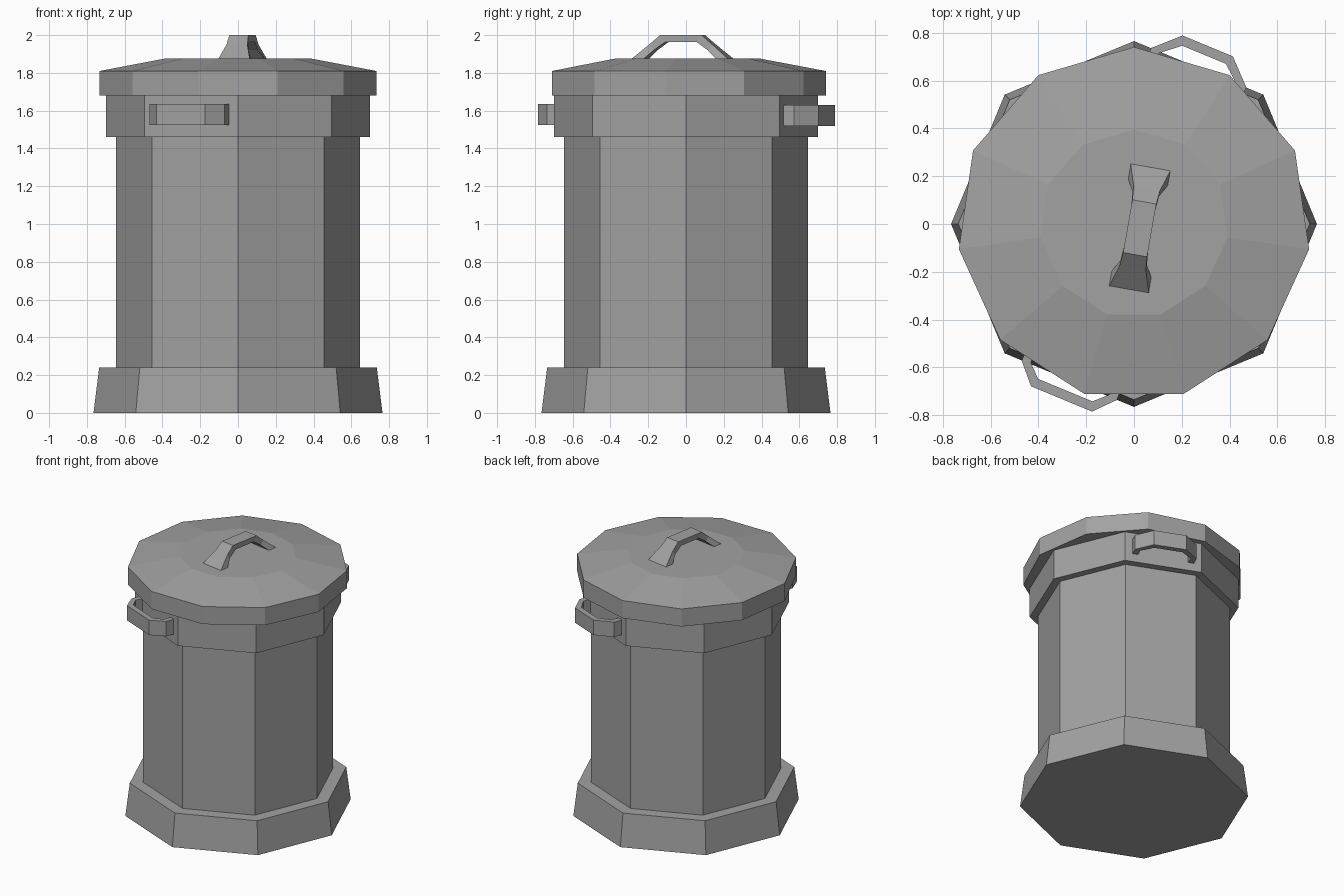
import bpy, bmesh, math
from mathutils import Vector

if "Cube" in bpy.data.objects:
    bpy.data.objects.remove(bpy.data.objects["Cube"])

metal = bpy.data.materials.new("grey metal")
metal.diffuse_color = (0.36, 0.36, 0.36, 1)
metal.use_nodes = True
metal.node_tree.nodes["Principled BSDF"].inputs["Base Color"].default_value = metal.diffuse_color


def finish(name, bm):
    bmesh.ops.recalc_face_normals(bm, faces=bm.faces)
    me = bpy.data.meshes.new(name)
    bm.to_mesh(me)
    bm.free()
    me.materials.append(metal)
    ob = bpy.data.objects.new(name, me)
    bpy.context.collection.objects.link(ob)
    return ob


def loft(name, sections):
    """Join equal-length closed sections and cap both ends."""
    bm = bmesh.new()
    rings = [[bm.verts.new(p) for p in s] for s in sections]
    n = len(rings[0])
    for a, b in zip(rings, rings[1:]):
        for i in range(n):
            j = (i + 1) % n
            bm.faces.new((a[i], a[j], b[j], b[i]))
    bm.faces.new(rings[0])
    bm.faces.new(rings[-1])
    return finish(name, bm)


def turned(name, profile, sides):
    """Low-poly turned solid with one corner pointing to +y."""
    step = 2 * math.pi / sides
    return loft(name, [[(r * math.sin(i * step), r * math.cos(i * step), z)
                        for i in range(sides)] for r, z in profile])


# Can: flared foot, straight wall, collar
turned("can_body", [(0.765, 0), (0.735, 0.24), (0.645, 0.24), (0.645, 1.46),
                    (0.70, 1.46), (0.70, 1.70)], 8)

# Lid with eleven sides
turned("lid", [(0.74, 1.68), (0.74, 1.81), (0.395, 1.875)], 11)


# Side handles: bent flat bars on opposite collar faces
def side_handle(name, sign, half_bar, reach, z0, z1):
    n = Vector((math.cos(math.radians(67.5)), math.sin(math.radians(67.5)), 0)) * sign
    t = Vector((n.y, -n.x, 0))
    half = [((0.215, 0.63), (0.175, 0.63)),
            ((0.215, 0.708), (0.177, 0.70)),
            ((half_bar, reach), (half_bar - 0.015, reach - 0.04))]
    path = [(o, i, 1) for o, i in half] + [(o, i, -1) for o, i in reversed(half)]
    secs = []
    for o, i, s in path:
        po, pi = t * o[0] * s + n * o[1], t * i[0] * s + n * i[1]
        secs.append([po + Vector((0, 0, z0)), po + Vector((0, 0, z1)),
                     pi + Vector((0, 0, z1)), pi + Vector((0, 0, z0))])
    loft(name, secs)


side_handle("front_handle", -1, 0.138, 0.792, 1.525, 1.635)
side_handle("back_handle", 1, 0.114, 0.806, 1.52, 1.63)

# Lid handle: arched strap, flared at both feet
# (outer distance, outer z, inner distance, inner z, half width)
half = [(0.265, 1.87, 0.20, 1.87, 0.086),
        (0.17, 1.95, 0.145, 1.92, 0.056),
        (0.112, 2.0, 0.085, 1.963, 0.051)]
path = [(h, -1) for h in half] + [(h, 1) for h in reversed(half)]
strap = loft("lid_handle", [[(-w, s * a, za), (w, s * a, za), (w, s * b, zb), (-w, s * b, zb)]
                            for (a, za, b, zb, w), s in path])
strap.location = (0.024, -0.018, 0)
strap.rotation_euler = (0, 0, math.radians(-10))
